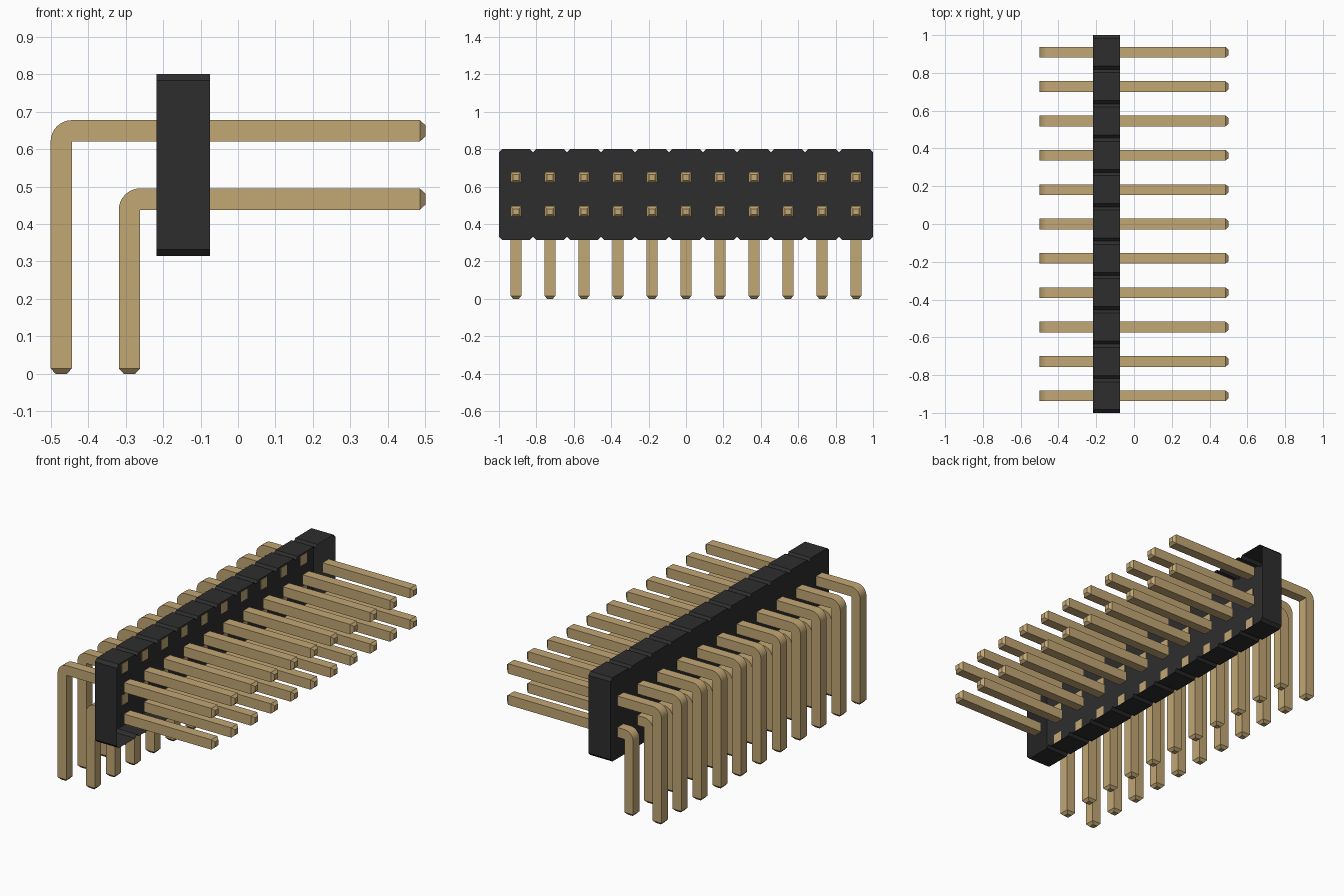
import bpy, bmesh, math

cube = bpy.data.objects.get("Cube")
if cube:
    bpy.data.objects.remove(cube, do_unlink=True)


def material(name, rgb):
    m = bpy.data.materials.new(name)
    m.use_nodes = True
    m.diffuse_color = (*rgb, 1)
    m.node_tree.nodes["Principled BSDF"].inputs["Base Color"].default_value = (*rgb, 1)
    return m


BLACK = material("black plastic", (0.027, 0.027, 0.027))
GOLD = material("dull gold", (0.54, 0.385, 0.175))

COLUMNS = 11
PITCH = 2 / COLUMNS
T = 0.057                            # pin thickness
TAPER = 0.015                        # pin tip bevel
X_BACK, X_FRONT = -0.217, -0.075     # housing depth
Z_LOW, Z_TOP = 0.315, 0.80           # housing height


def finish(bm, name, mat):
    bmesh.ops.remove_doubles(bm, verts=bm.verts, dist=1e-5)
    bmesh.ops.recalc_face_normals(bm, faces=bm.faces)
    mesh = bpy.data.meshes.new(name)
    bm.to_mesh(mesh)
    bm.free()
    mesh.materials.append(mat)
    return mesh


def add(name, mesh, y=0):
    ob = bpy.data.objects.new(name, mesh)
    ob.location.y = y
    bpy.context.collection.objects.link(ob)
    return ob


def loft(bm, sections):
    """Skin rectangular sections: (inner xz, outer xz, half width in y)."""
    rings = []
    for (ax, az), (bx, bz), h in sections:
        rings.append([bm.verts.new(p) for p in
                      ((ax, -h, az), (ax, h, az), (bx, h, bz), (bx, -h, bz))])
    for r, s in zip(rings, rings[1:]):
        for i in range(4):
            j = (i + 1) % 4
            quad = [r[i], r[j], s[j], s[i]]
            # the inside of the bend has no length
            if (r[i].co - s[i].co).length < 1e-6 and (r[j].co - s[j].co).length < 1e-6:
                continue
            bm.faces.new(quad)
    bm.faces.new(rings[0])
    bm.faces.new(rings[-1])


def pin_mesh(name, xi, zi):
    """Right-angle pin whose inside corner is at xi, zi."""
    bm = bmesh.new()
    h, q = T / 2, TAPER * 0.9
    # straight contact with a tapered tip
    loft(bm, [((X_FRONT, zi), (X_FRONT, zi + T), h),
              ((0.5 - TAPER, zi), (0.5 - TAPER, zi + T), h),
              ((0.5, zi + q), (0.5, zi + T - q), h - q)])
    # tail: out of the back, round the bend and down
    tail = [((X_BACK + 0.002, zi), (X_BACK + 0.002, zi + T), h)]
    for k in range(9):
        a = math.pi / 2 * (1 + k / 8)
        tail.append(((xi, zi), (xi + T * math.cos(a), zi + T * math.sin(a)), h))
    tail += [((xi, TAPER), (xi - T, TAPER), h),
             ((xi - q, 0), (xi - T + q, 0), h - q)]
    loft(bm, tail)
    return finish(bm, name, GOLD)


# Housing: notched strip profile, a shell open toward the contacts
C = 0.017
top, bottom = [], []
for i in range(COLUMNS):
    y0, y1 = -1 + i * PITCH, -1 + (i + 1) * PITCH
    for y, d in ((y0, C), (y0 + C, 0), (y1 - C, 0), (y1, C)):
        if (y, d) == (y0, C) and i > 0:
            continue
        top.append((y, Z_TOP - d))
        bottom.append((y, Z_LOW + d))
outline = top + bottom[::-1]
bm = bmesh.new()
back = [bm.verts.new((X_BACK, y, z)) for y, z in outline]
front = [bm.verts.new((X_FRONT, y, z)) for y, z in outline]
bm.faces.new(back)
for i in range(len(outline)):
    j = (i + 1) % len(outline)
    bm.faces.new((back[i], back[j], front[j], front[i]))
add("housing", finish(bm, "housing", BLACK))

# Two rows of bent pins
for row, xi, zi in (("upper", -0.443, 0.62), ("lower", -0.261, 0.438)):
    mesh = pin_mesh(row + "_pin", xi, zi)
    for i in range(COLUMNS):
        ob = add(f"{row}_pin_{i + 1}", mesh, -1 + (i + 0.5) * PITCH)
    bpy.ops.object.select_all(action='DESELECT')
    ob.select_set(True)
    bpy.context.view_layer.objects.active = ob
    bpy.ops.object.shade_smooth_by_angle(angle=math.radians(30))
